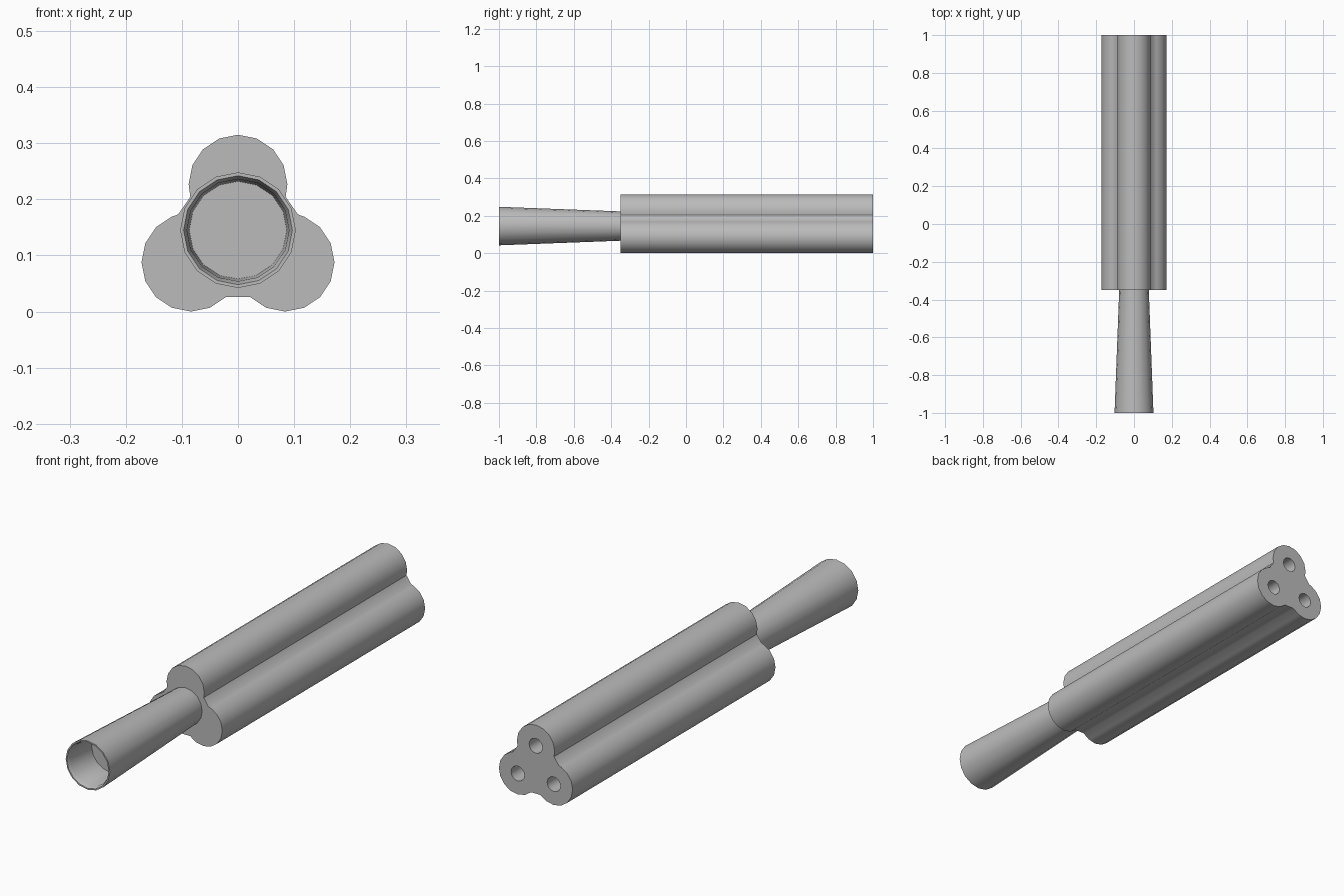
import bpy, bmesh
from math import sin, cos, radians, pi

cube = bpy.data.objects.get("Cube")
if cube:
    bpy.data.objects.remove(cube, do_unlink=True)

grey = bpy.data.materials.new("plain grey")
grey.use_nodes = True
grey.diffuse_color = (0.5, 0.5, 0.5, 1)
grey.node_tree.nodes["Principled BSDF"].inputs["Base Color"].default_value = (0.5, 0.5, 0.5, 1)

SIDES = 16
STEP = 360 / SIDES
LOBE_R = 0.088
# Lobe centre x, z and outward direction in degrees
LOBES = [(0, 0.227, 90), (-0.084, 0.088, 210), (0.084, 0.088, 330)]


def loft(name, rings, close=False):
    """Skin a list of point rings, capping the ends."""
    bm = bmesh.new()
    loops = [[bm.verts.new(p) for p in ring] for ring in rings]
    n = len(loops[0])
    for a, b in zip(loops, loops[1:]):
        for i in range(n):
            j = (i + 1) % n
            bm.faces.new((a[i], a[j], b[j], b[i]))
    bm.faces.new(loops[0])
    bm.faces.new(loops[-1])
    bmesh.ops.recalc_face_normals(bm, faces=bm.faces)
    mesh = bpy.data.meshes.new(name)
    bm.to_mesh(mesh)
    bm.free()
    mesh.materials.append(grey)
    ob = bpy.data.objects.new(name, mesh)
    bpy.context.collection.objects.link(ob)
    return ob


def circle(r, y, x=0, z=0):
    return [(x + r * cos(2 * pi * i / SIDES), y, z + r * sin(2 * pi * i / SIDES))
            for i in range(SIDES)]


def activate(ob):
    bpy.ops.object.select_all(action='DESELECT')
    ob.select_set(True)
    bpy.context.view_layer.objects.active = ob


# Three-lobed body outline, with flat bridges between lobes
outline = []
for x, z, out in LOBES:
    inner = [k * STEP for k in range(2 * SIDES) if abs(k * STEP - out) < 104]
    if out == 90:
        inner = [k * STEP for k in range(SIDES // 2 + 1)]
    for a in [out - 105] + [v for v in inner if v > out - 104] + [out + 105]:
        outline.append((x + LOBE_R * cos(radians(a)), z + LOBE_R * sin(radians(a))))
body = loft("body", [[(x, y, z) for x, z in outline] for y in (-0.35, 1.0)])

# Bore a hole into the back of each lobe
for x, z, out in LOBES:
    cutter = loft("bore_cutter", [circle(0.031, y, x, z) for y in (0.6, 1.05)])
    cutter.hide_render = True
    activate(body)
    mod = body.modifiers.new("bore", 'BOOLEAN')
    mod.operation = 'DIFFERENCE'
    mod.solver = 'EXACT'
    mod.object = cutter
    bpy.ops.object.modifier_apply(modifier=mod.name)
    bpy.data.objects.remove(cutter, do_unlink=True)

# Flared hollow front tube: outer wall, rim, bevelled lip, recess floor
profile = [(0.078, -0.34), (0.103, -1.0), (0.097, -1.0), (0.091, -0.985), (0.087, -0.85)]
tube = loft("front_tube", [circle(r, y, 0, 0.145) for r, y in profile])

for ob in (body, tube):
    activate(ob)
    bpy.ops.object.shade_smooth_by_angle(angle=radians(42))
